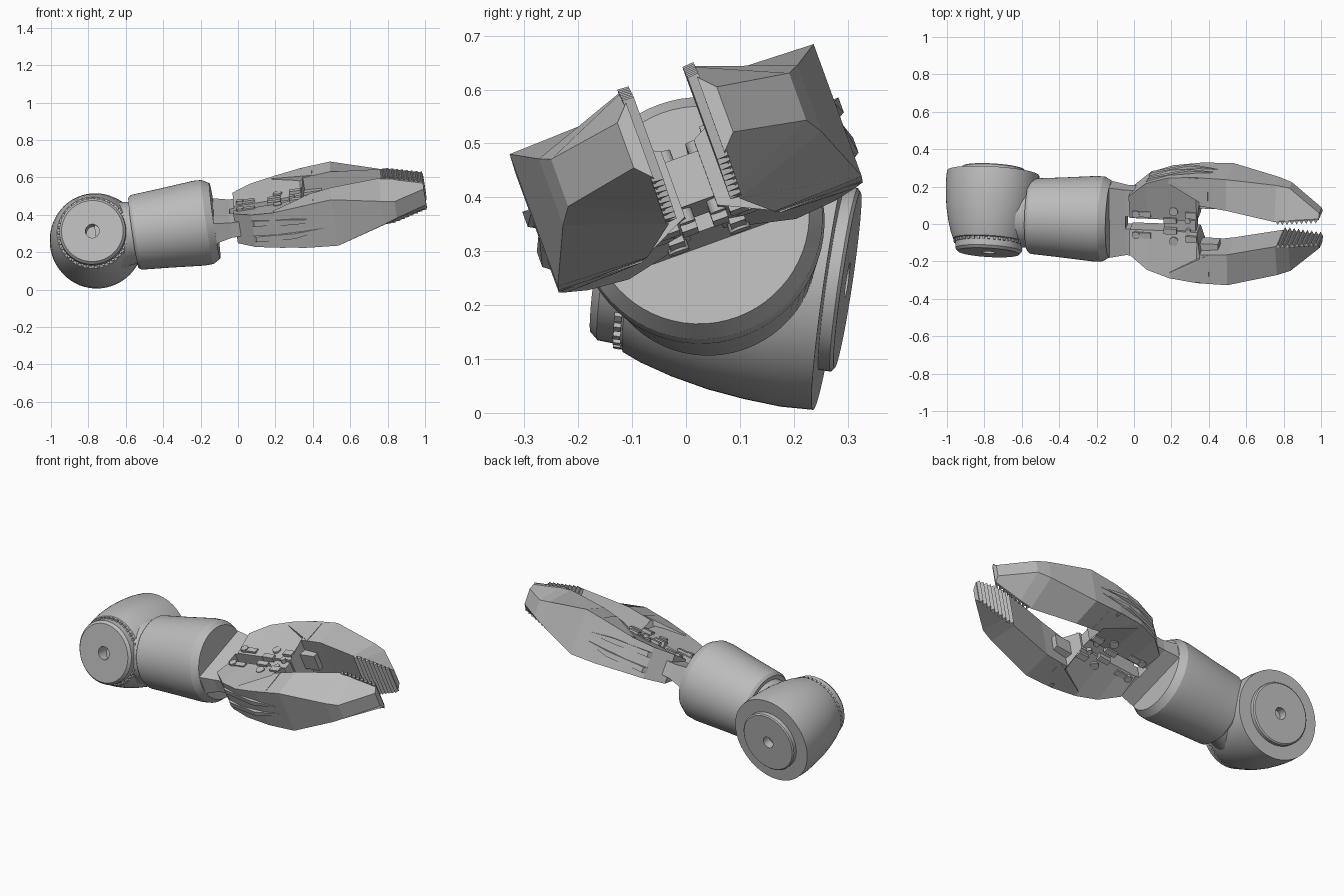
import bpy, bmesh, math
from mathutils import Matrix, Vector

cube = bpy.data.objects.get("Cube")
if cube:
    bpy.data.objects.remove(cube, do_unlink=True)

grey = bpy.data.materials.new("machine_grey")
grey.use_nodes = True
grey.diffuse_color = (0.5, 0.5, 0.5, 1)
grey.node_tree.nodes["Principled BSDF"].inputs["Base Color"].default_value = (0.5, 0.5, 0.5, 1)


def frame(origin, along, side):
    """Matrix whose local x runs along a part and local y to its side."""
    x = Vector(along).normalized()
    z = x.cross(Vector(side)).normalized()
    y = z.cross(x)
    m = Matrix((x, y, z)).transposed().to_4x4()
    m.translation = origin
    return m


ROLL = math.radians(20)
ARM = frame((0, 0.02, 0.385), (1, -0.04, 0.145), (0, math.cos(ROLL), math.sin(ROLL)))
ELBOW = frame((-0.753, 0.272, 0.25), (-0.06, -0.985, 0.146), (1, 0, 0))


def finish(name, bm, matrix, smooth=False):
    bmesh.ops.recalc_face_normals(bm, faces=bm.faces)
    mesh = bpy.data.meshes.new(name)
    bm.to_mesh(mesh)
    bm.free()
    mesh.materials.append(grey)
    obj = bpy.data.objects.new(name, mesh)
    bpy.context.collection.objects.link(obj)
    obj.matrix_world = matrix
    if smooth:
        bpy.ops.object.select_all(action="DESELECT")
        obj.select_set(True)
        bpy.context.view_layer.objects.active = obj
        bpy.ops.object.shade_smooth_by_angle(angle=math.radians(25))
    return obj


def lathe(name, profile, matrix, steps=64):
    """Turn (position, radius) points about local x."""
    bm = bmesh.new()
    vs = [bm.verts.new((t, r, 0)) for t, r in profile]
    es = [bm.edges.new(p) for p in zip(vs, vs[1:])]
    bmesh.ops.spin(bm, geom=vs + es, cent=(0, 0, 0), axis=(1, 0, 0),
                   angle=math.tau, steps=steps, use_duplicate=False)
    bmesh.ops.remove_doubles(bm, verts=bm.verts, dist=0.0002)
    return finish(name, bm, matrix, True)


def add_hull(bm, points):
    vs = [bm.verts.new(p) for p in points]
    out = bmesh.ops.convex_hull(bm, input=vs)
    loose = [g for g in out["geom_interior"] if isinstance(g, bmesh.types.BMVert)]
    bmesh.ops.delete(bm, geom=loose, context="VERTS")


def add_box(bm, u0, u1, v0, v1, w0, w1):
    add_hull(bm, [(u, v, w) for u in (u0, u1) for v in (v0, v1) for w in (w0, w1)])


def add_pin(bm, u, v, w, radius):
    m = Matrix.Translation((u, v, 0))
    bmesh.ops.create_cone(bm, cap_ends=True, segments=20, radius1=radius,
                          radius2=radius, depth=2 * w, matrix=m)


# Elbow housing with a raised rear cap and a stepped front cap, both bored
lathe("elbow_housing", [
    (0.02, 0), (0.02, 0.033), (-0.028, 0.033), (-0.028, 0.165), (-0.022, 0.172),
    (0, 0.172), (0, 0.247), (0.06, 0.25), (0.13, 0.246), (0.2, 0.238), (0.27, 0.224),
    (0.33, 0.207), (0.365, 0.193), (0.37, 0.18), (0.415, 0.178), (0.43, 0.165),
    (0.43, 0.037), (0.34, 0.037), (0.34, 0)], ELBOW)

# Serrated ring around the front cap
bm = bmesh.new()
for i in range(40):
    m = Matrix.Rotation(math.tau * i / 40, 4, "X") @ Matrix.Translation((0.376, 0.182, 0))
    bmesh.ops.create_cube(bm, size=0.014, matrix=m)
finish("cap_serration", bm, ELBOW)

# Neck joining the elbow to the forearm
lathe("elbow_neck", [(-0.76, 0), (-0.76, 0.2), (-0.65, 0.185), (-0.6, 0.17),
                     (-0.54, 0.165), (-0.54, 0)], ARM)

# Forearm sleeve with chamfered collar
lathe("forearm_sleeve", [(-0.565, 0), (-0.565, 0.19), (-0.55, 0.202), (-0.4, 0.213),
                         (-0.21, 0.229), (-0.165, 0.227), (-0.125, 0.204), (-0.125, 0)], ARM)

# Flat wrist that forks around the palm slot
bm = bmesh.new()
add_hull(bm, [(u, s * v, t * w) for u, v, w in ((-0.14, 0.2, 0.06), (-0.04, 0.185, 0.042))
              for s in (-1, 1) for t in (-1, 1)])
for s in (-1, 1):
    add_box(bm, -0.05, 0.06, s * 0.035, s * 0.185, -0.042, 0.042)
finish("wrist_plate", bm, ARM)

# Palm bridge, pivot pins and linkage blocks
bm = bmesh.new()
add_box(bm, 0.17, 0.34, -0.05, 0.05, -0.045, 0.045)
for s in (-1, 1):
    add_pin(bm, 0.225, s * 0.085, 0.078, 0.024)
    add_pin(bm, 0.3, s * 0.03, 0.07, 0.015)
    add_pin(bm, 0.02, s * 0.06, 0.075, 0.02)
    for t in (-1, 1):
        add_box(bm, 0.0, 0.1, s * 0.045, s * 0.075, t * 0.03, t * 0.07)
        add_box(bm, 0.17, 0.24, s * 0.015, s * 0.045, t * 0.03, t * 0.075)
        add_box(bm, 0.29, 0.35, s * 0.05, s * 0.085, t * 0.03, t * 0.085)
    add_box(bm, 0.3, 0.46, s * 0.1, s * 0.15, -0.05, 0.05)
finish("palm_linkage", bm, ARM)

# Jaw sections: position, inner edge, outer edge, inner half height, outer half height
SECTIONS = [
    (-0.015, 0.032, 0.165, 0.055, 0.085), (0.08, 0.032, 0.245, 0.055, 0.092),
    (0.2, 0.032, 0.285, 0.058, 0.1), (0.35, 0.032, 0.3, 0.065, 0.118),
    (0.37, 0.14, 0.3, 0.12, 0.12), (0.52, 0.125, 0.3, 0.138, 0.132),
    (0.78, 0.07, 0.255, 0.132, 0.066), (0.85, 0.07, 0.235, 0.12, 0.047),
    (1.01, 0.07, 0.098, 0.075, 0.045)]

for name, s in (("left_jaw", 1), ("right_jaw", -1)):
    bm = bmesh.new()
    rings = [[bm.verts.new(p) for p in ((u, s * a, h), (u, s * b, k),
                                        (u, s * b, -k), (u, s * a, -h))]
             for u, a, b, h, k in SECTIONS]
    for r, q in zip(rings, rings[1:]):
        for i in range(4):
            j = (i + 1) % 4
            bm.faces.new((r[i], r[j], q[j], q[i]))
    bm.faces.new(rings[0])
    bm.faces.new(rings[-1])
    # Diagonal root of the raised blade
    add_hull(bm, [(u, s * v, t * w) for t in (-1, 1) for u, v, w in (
        (0.2, 0.255, 0.1), (0.21, 0.286, 0.102), (0.42, 0.135, 0.129), (0.42, 0.3, 0.125))])
    # Long tapering ribs on the outer flank
    for t in (-1, 1):
        add_hull(bm, [(u, s * v, t * w) for u, v, w in (
            (0.03, 0.18, 0.02), (0.03, 0.18, 0.06), (0.09, 0.262, 0.03), (0.09, 0.262, 0.06),
            (0.3, 0.312, 0.025), (0.3, 0.312, 0.055), (0.5, 0.298, 0.02), (0.4, 0.25, 0.04))])
    finish(name, bm, ARM)

    # Gripping teeth across the inner tip
    bm = bmesh.new()
    count, start, end = 9, 0.785, 1.008
    pitch = (end - start) / count
    for i in range(count):
        u = start + i * pitch
        h = 0.13 - 0.055 * max(0, i - 1) / (count - 1)
        add_hull(bm, [(u + d * pitch, s * v, t * h) for t in (-1, 1)
                      for d, v in ((0, 0.075), (1, 0.075), (0.5, 0.053))])
    finish(name + "_teeth", bm, ARM)
